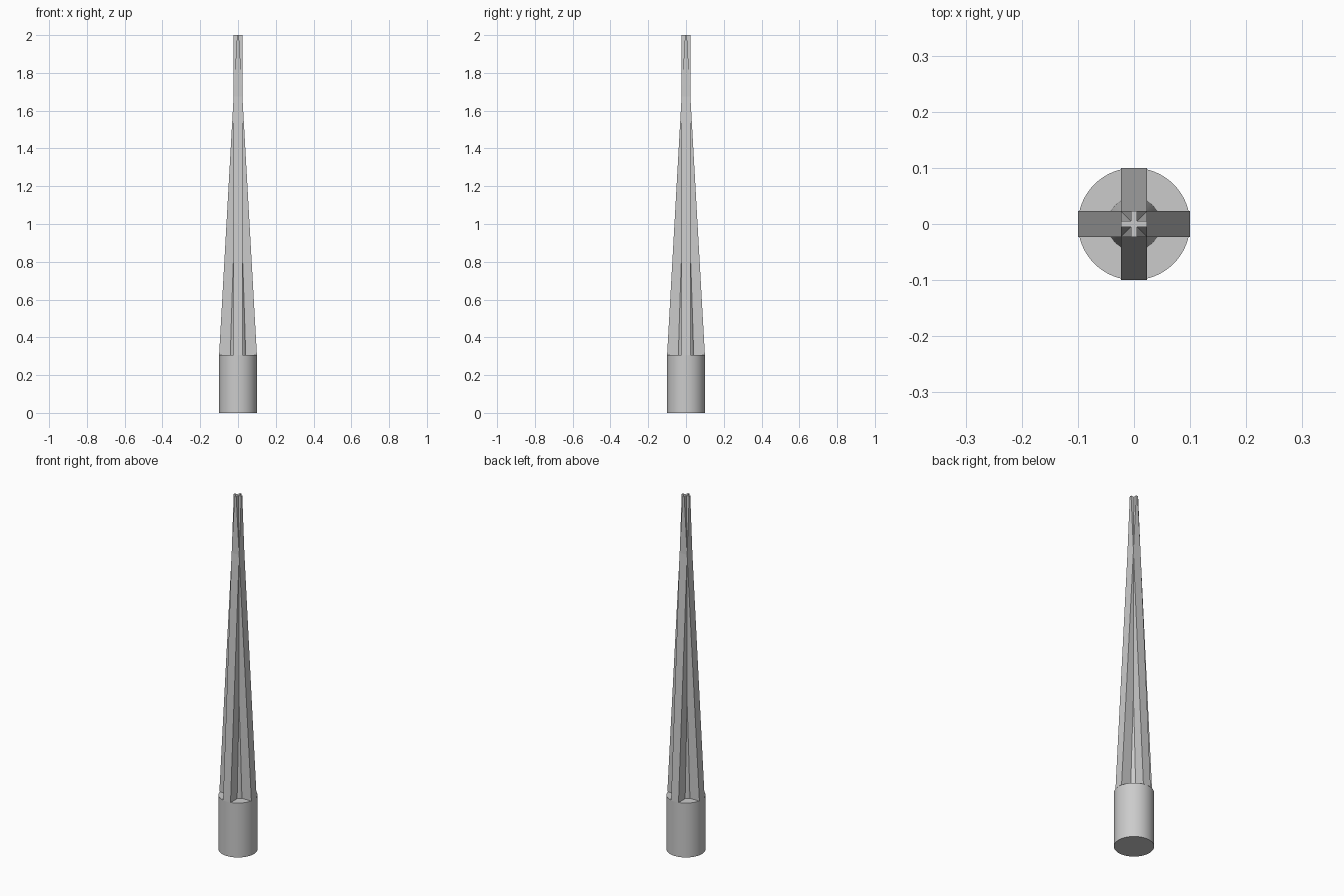
import bpy
import bmesh
import math
from mathutils import Matrix

HEIGHT = 2.0
BASE_TOP = 0.307
RADIUS = 0.1
TIP_SCALE = 0.05
BLADE_HALF = 0.0232
CORE_RADIUS = 0.047
SPIRE = HEIGHT - BASE_TOP

cube = bpy.data.objects.get("Cube")
if cube:
    bpy.data.objects.remove(cube, do_unlink=True)

# Single plain grey
grey = bpy.data.materials.new("light_grey")
grey.use_nodes = True
grey.diffuse_color = (0.6, 0.6, 0.6, 1)
grey.node_tree.nodes["Principled BSDF"].inputs["Base Color"].default_value = (0.6, 0.6, 0.6, 1)


def finish(name, bm, smooth=False):
    mesh = bpy.data.meshes.new(name)
    bmesh.ops.recalc_face_normals(bm, faces=bm.faces)
    bm.to_mesh(mesh)
    bm.free()
    mesh.materials.append(grey)
    obj = bpy.data.objects.new(name, mesh)
    bpy.context.collection.objects.link(obj)
    if smooth:
        bpy.ops.object.select_all(action="DESELECT")
        obj.select_set(True)
        bpy.context.view_layer.objects.active = obj
        bpy.ops.object.shade_smooth_by_angle(angle=math.radians(30))
    return obj


def round_part(name, r_low, r_high, z_low, z_high):
    bm = bmesh.new()
    bmesh.ops.create_cone(
        bm, cap_ends=True, segments=64, radius1=r_low, radius2=r_high,
        depth=z_high - z_low,
        matrix=Matrix.Translation((0, 0, (z_low + z_high) / 2)))
    return finish(name, bm, smooth=True)


def blade(name, angle):
    # Constant thickness, width tapering towards the tip
    bm = bmesh.new()
    bmesh.ops.create_cube(bm, size=2)
    for v in bm.verts:
        top = v.co.z > 0
        v.co.x *= RADIUS * (TIP_SCALE if top else 1)
        v.co.y *= BLADE_HALF
        v.co.z = HEIGHT if top else BASE_TOP
    bm.transform(Matrix.Rotation(angle, 4, "Z"))
    return finish(name, bm)


# Cylindrical socket, tapering core, and two crossed blades
round_part("base", RADIUS, RADIUS, 0, BASE_TOP)
round_part("core", CORE_RADIUS, CORE_RADIUS * TIP_SCALE, BASE_TOP, HEIGHT)
blade("side_blade", 0)
blade("front_back_blade", math.pi / 2)
